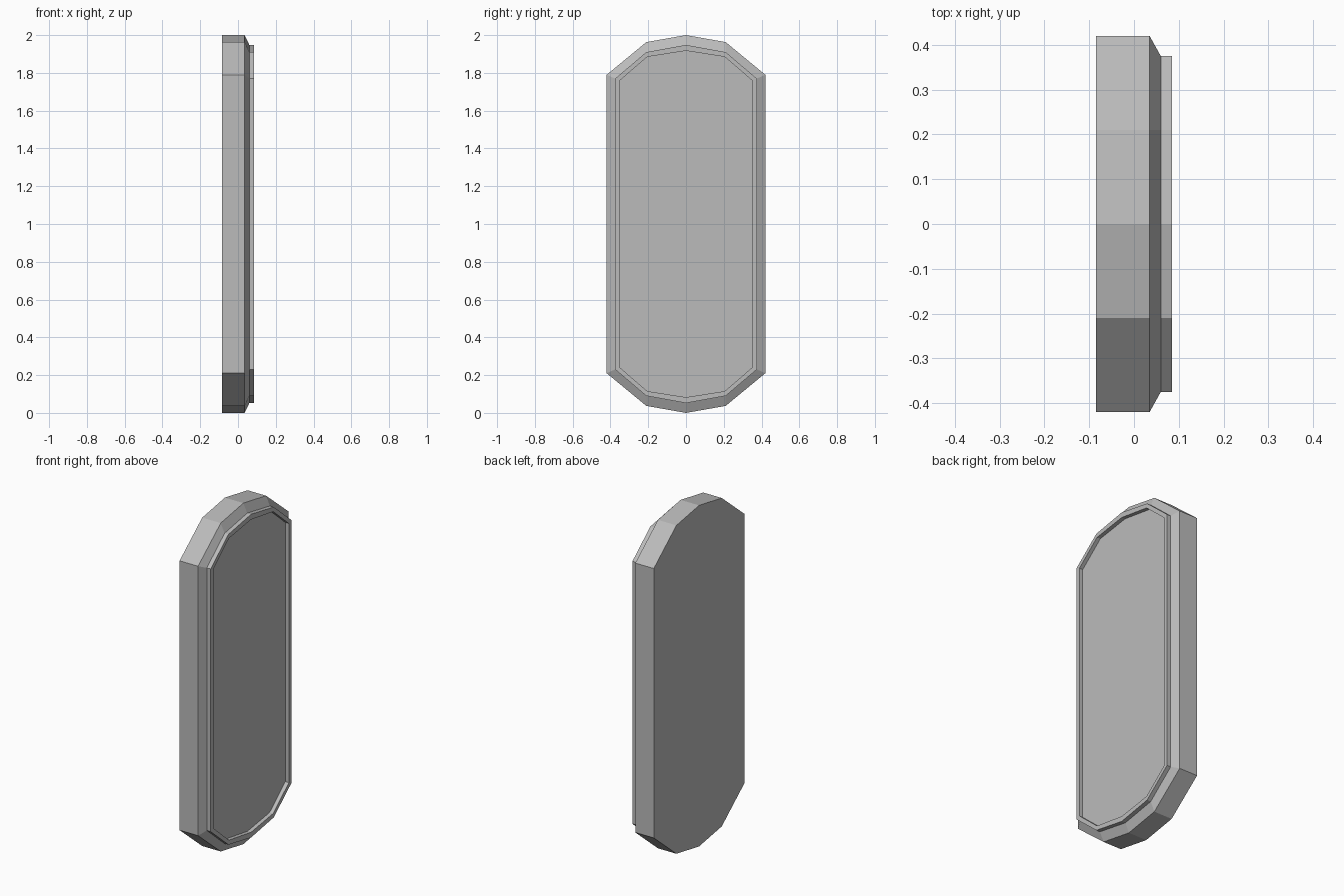
import bpy, bmesh

if "Cube" in bpy.data.objects:
    bpy.data.objects.remove(bpy.data.objects["Cube"])

grey = bpy.data.materials.new("plain grey")
grey.diffuse_color = (0.5, 0.5, 0.5, 1)
grey.use_nodes = True
grey.node_tree.nodes["Principled BSDF"].inputs["Base Color"].default_value = grey.diffuse_color


def outline(side, corner, mid_y, mid, top):
    """Ten-sided rounded slab outline as (y, z), mirrored about z = 1."""
    half = [(side, corner), (mid_y, mid), (0, top), (-mid_y, mid), (-side, corner)]
    return half + [(y, -h) for y, h in reversed(half)]


outer = outline(0.42, 0.79, 0.21, 0.963, 1.0)
step = outline(0.375, 0.77, 0.21, 0.91, 0.948)
inner = outline(0.35, 0.76, 0.205, 0.885, 0.917)

# Panel: back slab, chamfer, raised rim and recessed front face, as stacked loops
layers = [(-0.085, outer), (0.035, outer), (0.06, step),
          (0.085, step), (0.085, inner), (0.062, inner)]

bm = bmesh.new()
loops = [[bm.verts.new((x, y, 1 + h)) for y, h in pts] for x, pts in layers]
for a, b in zip(loops, loops[1:]):
    for i in range(len(a)):
        j = (i + 1) % len(a)
        bm.faces.new((a[i], a[j], b[j], b[i]))
bm.faces.new(loops[0])
bm.faces.new(loops[-1])
bmesh.ops.recalc_face_normals(bm, faces=bm.faces)

mesh = bpy.data.meshes.new("framed_panel")
bm.to_mesh(mesh)
bm.free()
mesh.materials.append(grey)
bpy.context.collection.objects.link(bpy.data.objects.new("framed_panel", mesh))
